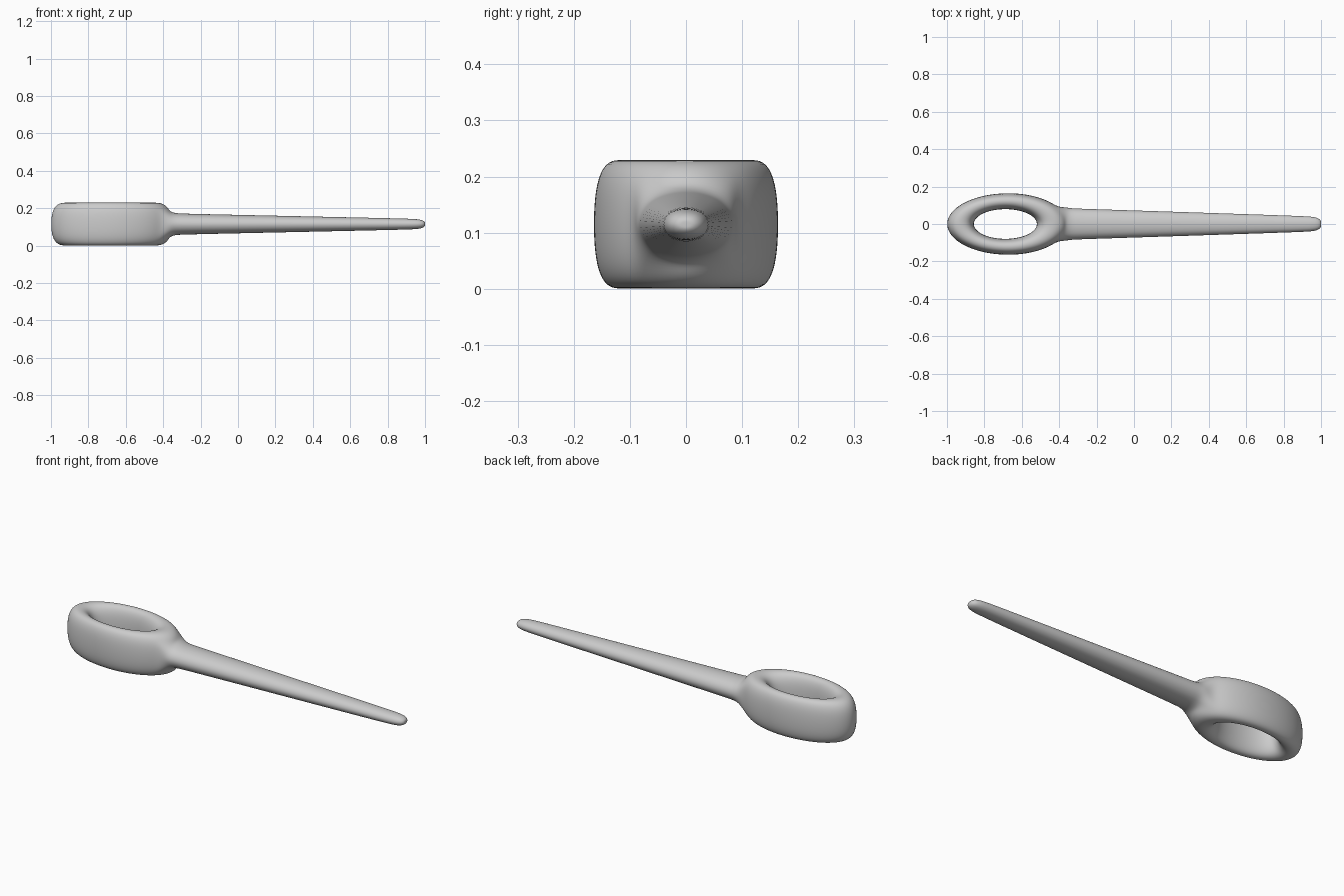
import bpy, bmesh
from math import sin, cos, pi, atan2, copysign

if "Cube" in bpy.data.objects:
    bpy.data.objects.remove(bpy.data.objects["Cube"])

H = 0.115          # half height of the eyelet, also the handle axis height
SEG, PROF = 32, 16

def spow(v, e):
    return copysign(abs(v) ** e, v)

bm = bmesh.new()

# Eyelet: rounded cross-section swept between inner and outer ellipses
ring = []
for i in range(SEG):
    a = 2 * pi * i / SEG
    ix, iy = -0.688 + 0.168 * cos(a), 0.079 * sin(a)
    ox, oy = -0.67 + 0.332 * cos(a) - 0.015 * max(0, cos(a)), 0.166 * sin(a)
    row = []
    for k in range(PROF):
        p = 2 * pi * k / PROF
        t = 0.5 + 0.5 * spow(cos(p), 0.8)
        z = H + 0.1165 * spow(sin(p), 0.8)
        row.append(bm.verts.new((ix + (ox - ix) * t, iy + (oy - iy) * t, z)))
    ring.append(row)

# Leave an opening on the outer side where the handle grows out
U, V = 3, 2
for i in range(-SEG // 2, SEG // 2):
    for k in range(-PROF // 2, PROF // 2):
        if -U <= i < U and -V <= k < V:
            continue
        j, m = (i + 1) % SEG, (k + 1) % PROF
        bm.faces.new((ring[i][k], ring[j][k], ring[j][m], ring[i][m]))

# Border of the opening, in order
border = ([(i, -V) for i in range(-U, U)] + [(U, k) for k in range(-V, V)]
          + [(i, V) for i in range(U, -U, -1)] + [(-U, k) for k in range(V, -V, -1)])
loop = [ring[i][k] for i, k in border]
angles = [atan2(k / V, i / U) for i, k in border]

# Neck and tapered handle: x, half width, half height
stations = [(-0.365, 0.092, 0.069), (-0.335, 0.087, 0.059), (-0.30, 0.085, 0.057),
            (0.0, 0.075, 0.050), (0.5, 0.058, 0.039), (0.90, 0.044, 0.030),
            (0.96, 0.040, 0.027), (0.988, 0.031, 0.021), (1.0, 0.017, 0.011),
            (1.001, 0.006, 0.004)]
for x, w, h in stations:
    new = [bm.verts.new((x, w * cos(p), H + h * sin(p))) for p in angles]
    n = len(new)
    for q in range(n):
        r = (q + 1) % n
        bm.faces.new((loop[q], loop[r], new[r], new[q]))
    loop = new
bm.faces.new(loop)
bmesh.ops.recalc_face_normals(bm, faces=bm.faces)
for v in [v for v in bm.verts if not v.link_faces]:
    bm.verts.remove(v)

mesh = bpy.data.meshes.new("eyelet_spike")
bm.to_mesh(mesh)
bm.free()
obj = bpy.data.objects.new("eyelet_spike", mesh)
bpy.context.collection.objects.link(obj)
for f in mesh.polygons:
    f.use_smooth = True

# Smooth the shoulder and the whole surface
sub = obj.modifiers.new("smooth_surface", 'SUBSURF')
sub.levels = sub.render_levels = 2
